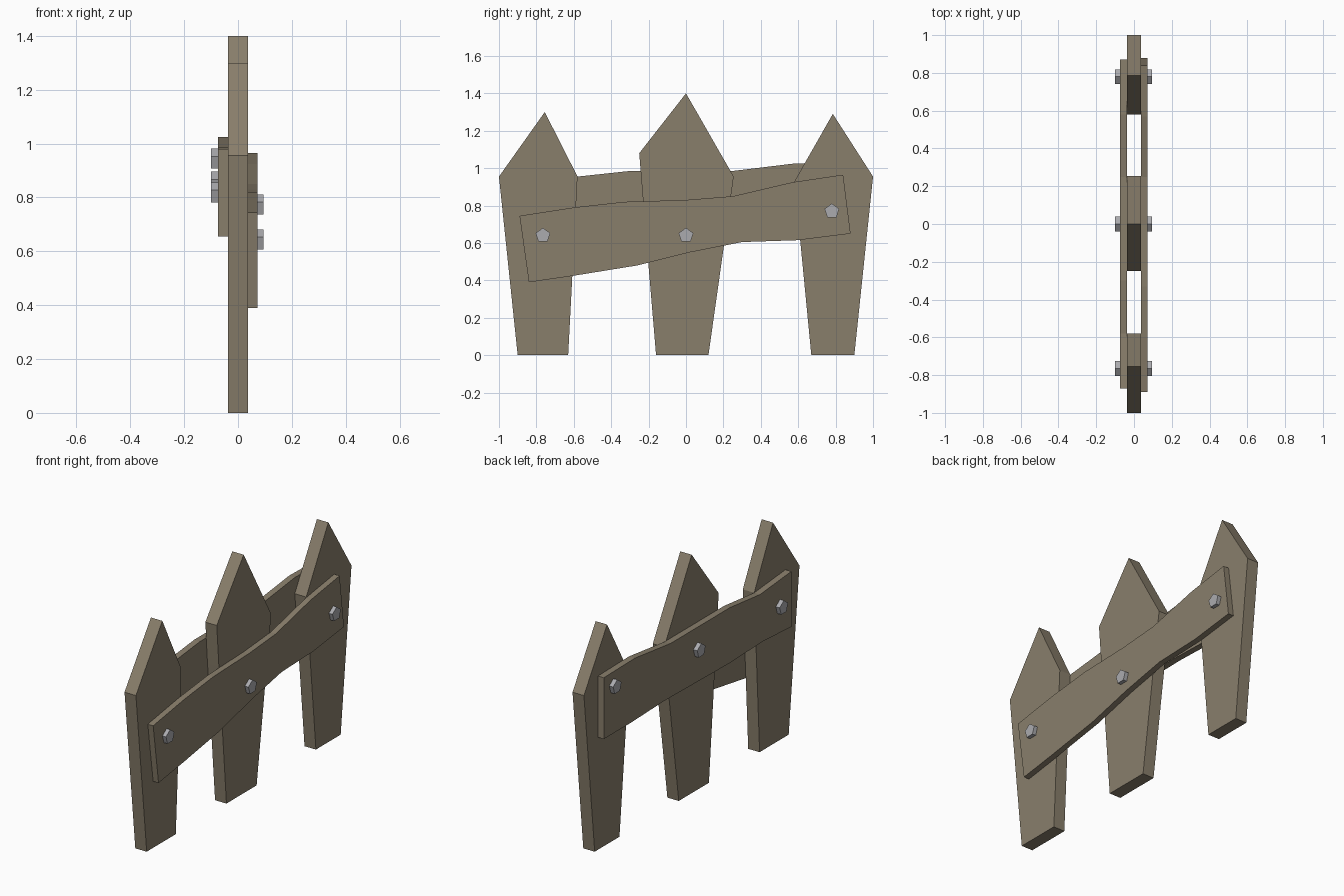
import bpy, bmesh, math
from mathutils import Matrix

cube = bpy.data.objects.get("Cube")
if cube:
    bpy.data.objects.remove(cube, do_unlink=True)


def make_material(name, rgb):
    mat = bpy.data.materials.new(name)
    mat.use_nodes = True
    mat.diffuse_color = (*rgb, 1)
    mat.node_tree.nodes["Principled BSDF"].inputs["Base Color"].default_value = (*rgb, 1)
    return mat


wood = make_material("weathered_wood", (0.25, 0.21, 0.148))
steel = make_material("grey_steel", (0.41, 0.41, 0.43))


def finish(name, bm, mat):
    bmesh.ops.recalc_face_normals(bm, faces=bm.faces)
    mesh = bpy.data.meshes.new(name)
    bm.to_mesh(mesh)
    bm.free()
    mesh.materials.append(mat)
    obj = bpy.data.objects.new(name, mesh)
    bpy.context.collection.objects.link(obj)


def board(name, outline, x0, x1):
    """Extrude a (y, z) outline between two x planes."""
    bm = bmesh.new()
    face = bm.faces.new([bm.verts.new((x0, y, z)) for y, z in outline])
    ext = bmesh.ops.extrude_face_region(bm, geom=[face])
    for v in ext["geom"]:
        if isinstance(v, bmesh.types.BMVert):
            v.co.x = x1
    finish(name, bm, wood)


def bolt(name, x, y, z):
    """Five-sided bolt head lying along x, one corner up."""
    bm = bmesh.new()
    bmesh.ops.create_cone(bm, cap_ends=True, segments=5, radius1=0.041, radius2=0.041, depth=0.03)
    bmesh.ops.rotate(bm, verts=bm.verts, matrix=Matrix.Rotation(math.pi / 2, 3, "Y"))
    top = max(bm.verts, key=lambda v: v.co.z).co
    turn = math.atan2(top.y, top.z)
    bmesh.ops.rotate(bm, verts=bm.verts, matrix=Matrix.Rotation(turn, 3, "X"))
    bmesh.ops.translate(bm, verts=bm.verts, vec=(x, y, z))
    finish(name, bm, steel)


# Pointed upright posts
posts = {
    "front_post": [(-.9, 0), (-.63, 0), (-.58, .955), (-.755, 1.3), (-1, .955)],
    "middle_post": [(-.16, 0), (.12, 0), (.255, .955), (0, 1.4), (-.25, 1.08), (-.23, .83)],
    "back_post": [(.67, 0), (.9, 0), (1, .955), (.785, 1.29), (.58, .93)],
}
for name, outline in posts.items():
    board(name, outline, -.037, .037)

# Warped cross rails, one on each side
board("left_rail",
      [(-.84, .39), (-.6, .425), (-.26, .48), (.02, .55), (.3, .605), (.6, .615), (.88, .65),
       (.84, .965), (.57, .925), (.25, .85), (0, .83), (-.33, .82), (-.6, .79), (-.89, .745)],
      .037, .072)
board("right_rail",
      [(-.87, .655), (-.6, .67), (-.3, .66), (.3, .67), (.62, .66), (.87, .66),
       (.87, 1.02), (.58, 1.025), (.25, .985), (-.3, .985), (-.58, .955), (-.87, .98)],
      -.075, -.037)

# Bolt heads through the rails
for side, x, heights in (("left", .08, (.64, .64, .77)), ("right", -.085, (.815, .855, .94))):
    for label, y, z in zip(("front", "middle", "back"), (-.765, 0, .78), heights):
        bolt(f"{side}_{label}_bolt", x, y, z)
